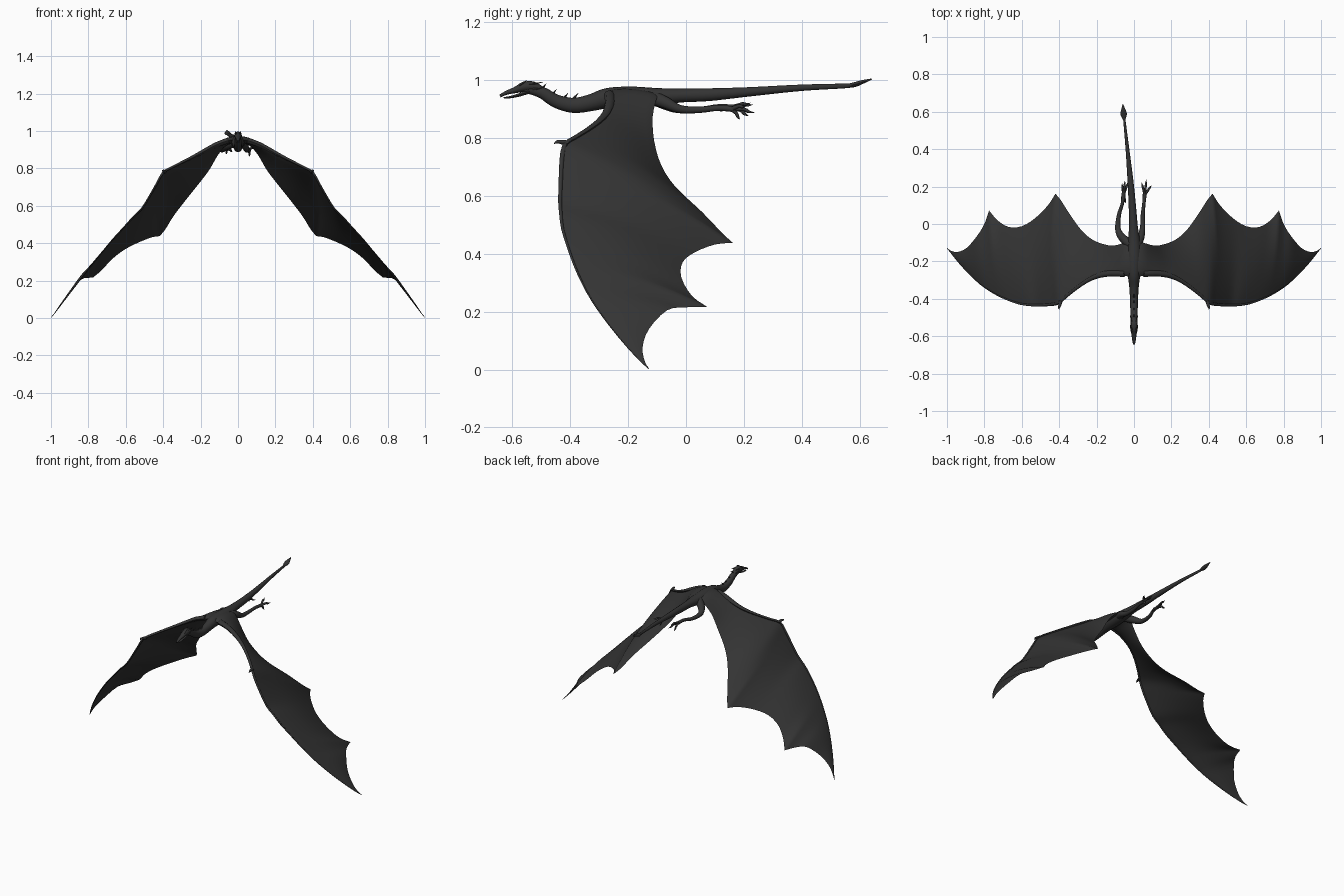
import bpy, bmesh, math
from mathutils import Vector

hide = bpy.data.materials.new("charcoal hide")
hide.diffuse_color = (0.034, 0.034, 0.034, 1)


def finish(bm, name, angle=50, mirror=False):
    bmesh.ops.recalc_face_normals(bm, faces=bm.faces)
    me = bpy.data.meshes.new(name)
    bm.to_mesh(me)
    bm.free()
    ob = bpy.data.objects.new(name, me)
    bpy.context.collection.objects.link(ob)
    me.materials.append(hide)
    if mirror:
        ob.modifiers.new("mirror", 'MIRROR')
    bpy.ops.object.select_all(action='DESELECT')
    ob.select_set(True)
    bpy.context.view_layer.objects.active = ob
    bpy.ops.object.shade_smooth_by_angle(angle=math.radians(angle))
    return ob


def spline(rows, steps):
    """Catmull-Rom through rows of numbers."""
    out, n = [], len(rows)
    for i in range(n - 1):
        a, b, c, d = (rows[max(0, min(n - 1, i + k))] for k in (-1, 0, 1, 2))
        for s in range(steps):
            t = s / steps
            out.append([0.5 * (2 * q + (r - p) * t + (2 * p - 5 * q + 4 * r - w) * t * t
                               + (3 * q - p - 3 * r + w) * t ** 3)
                        for p, q, r, w in zip(a, b, c, d)])
    out.append(list(rows[-1]))
    return out


def tube(name, rows, steps=4, sides=12, bm=None, mirror=False):
    """rows: x, y, z, half width, half height"""
    own = bm is None
    bm = bm or bmesh.new()
    pts = spline(rows, steps)
    rings = []
    for i, p in enumerate(pts):
        d = Vector(pts[min(i + 1, len(pts) - 1)][:3]) - Vector(pts[max(i - 1, 0)][:3])
        d.normalize()
        side = d.cross(Vector((0, 0, 1)))
        if side.length < 0.05:
            side = Vector((1, 0, 0))
        side.normalize()
        up = side.cross(d)
        w, h = max(p[3], 0.0006), max(p[4], 0.0006)
        rings.append([bm.verts.new(Vector(p[:3]) + side * w * math.cos(a) + up * h * math.sin(a))
                      for a in (2 * math.pi * k / sides for k in range(sides))])
    for r, s in zip(rings, rings[1:]):
        for k in range(sides):
            bm.faces.new((r[k], r[(k + 1) % sides], s[(k + 1) % sides], s[k]))
    bm.faces.new(rings[0])
    bm.faces.new(rings[-1])
    if own:
        return finish(bm, name, mirror=mirror)


def spike(bm, a, b, r):
    a, b = Vector(a), Vector(b)
    tube("", [(*a, r, r), (*a.lerp(b, 0.5), r * 0.6, r * 0.6), (*b, 0, 0)], 2, 6, bm)


# body: neck, torso and tail in one tapering tube
tube("body", [
    (0, -0.56, 0.972, .014, .014), (0, -0.50, 0.958, .018, .020), (0, -0.45, 0.928, .020, .023),
    (0, -0.39, 0.913, .022, .026), (0, -0.33, 0.922, .026, .029), (0, -0.27, 0.938, .034, .035),
    (0, -0.19, 0.942, .040, .036), (0, -0.10, 0.942, .034, .031), (-.003, -0.02, 0.947, .024, .024),
    (-.008, 0.08, 0.950, .020, .022), (-.018, 0.22, 0.960, .016, .016),
    (-.035, 0.40, 0.974, .010, .011), (-.052, 0.56, 0.981, .006, .008), (-.056, 0.60, 0.988, .005, .006)], 4, 16)

# tail blade
tube("tail_blade", [(-.053, .555, .981, .005, .006), (-.055, .585, .986, .017, .008),
                    (-.057, .61, .994, .012, .007), (-.060, .642, 1.004, .001, .002)], 4, 10)

# head: skull, open jaw, horns, neck spines
tube("skull", [(0, -.50, .966, .012, .013), (0, -.53, .979, .019, .017), (0, -.56, .977, .020, .017),
               (0, -.59, .966, .014, .011), (0, -.62, .957, .010, .007), (0, -.643, .945, .005, .005)], 3)
tube("lower_jaw", [(0, -.54, .962, .015, .008), (0, -.58, .948, .011, .006),
                   (0, -.61, .941, .008, .004), (0, -.63, .939, .003, .003)], 3, 10)
bm = bmesh.new()
for s in (-1, 1):
    spike(bm, (s * .012, -.55, .985), (s * .016, -.495, .993), .007)
    spike(bm, (s * .011, -.575, .982), (s * .013, -.55, 1.0), .007)
    spike(bm, (s * .014, -.53, .968), (s * .02, -.49, .975), .005)
for y, z in ((-.49, .965), (-.455, .945), (-.415, .932), (-.38, .932)):
    spike(bm, (0, y - .012, z), (0, y + .008, z + .024), .007)
finish(bm, "horns_and_spines")

# wing stations: leading edge x y z, trailing edge x y z, half thickness
stations = [
    (0, -.285, .953, 0, -.09, .950, .020), (.05, -.278, .950, .05, -.10, .940, .019),
    (.12, -.275, .925, .105, -.115, .875, .014), (.19, -.285, .888, .155, -.11, .79, .009),
    (.25, -.31, .857, .22, -.085, .705, .007), (.31, -.35, .827, .28, -.035, .63, .006),
    (.36, -.39, .802, .345, .055, .545, .005), (.40, -.425, .778, .39, .125, .472, .005),
    (.43, -.435, .725, .42, .162, .438, .005), (.47, -.438, .655, .46, .10, .432, .005),
    (.515, -.44, .583, .53, .03, .405, .005), (.56, -.437, .54, .60, -.012, .37, .005),
    (.61, -.43, .485, .67, -.016, .318, .005), (.67, -.41, .42, .73, .02, .255, .004),
    (.72, -.388, .36, .775, .073, .217, .004), (.77, -.36, .298, .80, .00, .215, .004),
    (.82, -.325, .235, .84, -.065, .205, .004), (.88, -.27, .157, .895, -.128, .14, .004),
    (.94, -.205, .078, .945, -.150, .077, .003), (.98, -.155, .025, .98, -.142, .027, .002),
    (1.0, -.13, .003, 1.0, -.127, .003, .001)]

# split the membrane at the finger tips so that their points stay sharp
rows = []
for a, b in ((0, 8), (8, 14), (14, 20)):
    part = spline(stations[a:b + 1], 3)
    rows += part if not rows else part[1:]
bm = bmesh.new()
N = 12
loops = []
for r in rows:
    lead, trail, th = Vector(r[:3]), Vector(r[3:6]), r[6]
    chord = (trail - lead).length
    k = min(1, lead.x / .3)
    nrm = Vector((.55 * k, .3 * k, .8)).normalized()
    loop = []
    for i in range(2 * N):
        t = i / N if i <= N else (2 * N - i) / N
        sgn = 1 if i < N else -1
        prof = math.sqrt(max(0, math.sin(math.pi * t))) * (1.2 - .5 * t)
        off = nrm * (math.sin(math.pi * t) * chord * .04 * k + (0 if i in (0, N) else sgn * th * prof))
        loop.append(bm.verts.new(lead.lerp(trail, t) + off))
    loops.append(loop)
for a, b in zip(loops, loops[1:]):
    for i in range(2 * N):
        j = (i + 1) % (2 * N)
        bm.faces.new((a[i], a[j], b[j], b[i]))
bm.faces.new(loops[-1])
finish(bm, "wings", 70, True)

# arm and long finger along the leading edge
arm = []
for i, r in enumerate(stations[1:]):
    w = .020 - .003 * i if i < 4 else max(.001, .0095 * (1 - (i - 4) / 15.5))
    arm.append((r[0], r[1] + w * .7, r[2], w, w * .8))
tube("wing_arms", arm, 2, 8, mirror=True)

# thumb claws at the wrists
tube("thumb_claws", [(.392, -.41, .782, .011, .010), (.397, -.435, .787, .008, .007),
                     (.402, -.448, .786, .005, .005), (.397, -.457, .779, 0, 0)], 3, 8, mirror=True)

# hind legs trailing behind, each with splayed toes
legs = {
    "left_leg": [(-.02, -.11, .938, .026, .025), (-.065, -.07, .918, .021, .021),
                 (-.086, -.025, .900, .015, .014), (-.080, .05, .898, .011, .011),
                 (-.062, .11, .907, .009, .010), (-.056, .165, .906, .012, .010)],
    "right_leg": [(.015, -.11, .938, .026, .025), (.036, -.07, .922, .020, .021),
                  (.046, -.02, .900, .014, .014), (.047, .05, .898, .011, .011),
                  (.053, .11, .904, .009, .010), (.058, .165, .900, .011, .010)]}
toes = {
    "left_leg": [(.008, .075, .010), (.026, .07, -.018), (-.008, .06, -.030), (.012, -.045, -.012)],
    "right_leg": [(.008, .08, -.012), (.036, .05, .010), (-.018, .066, .022), (.004, .03, -.036)]}
for name, path in legs.items():
    tube(name, path, 4, 12)
    bm = bmesh.new()
    ankle = Vector(path[-1][:3]) - Vector((0, .008, 0))
    for d in toes[name]:
        d = Vector(d)
        mid = ankle + d * .55 + Vector((0, 0, .006))
        tube("", [(*ankle, .008, .008), (*mid, .006, .006),
                  (*(ankle + d * .75), .005, .005), (*(ankle + d), 0, 0)], 3, 8, bm)
    finish(bm, name.replace("leg", "toes"))
